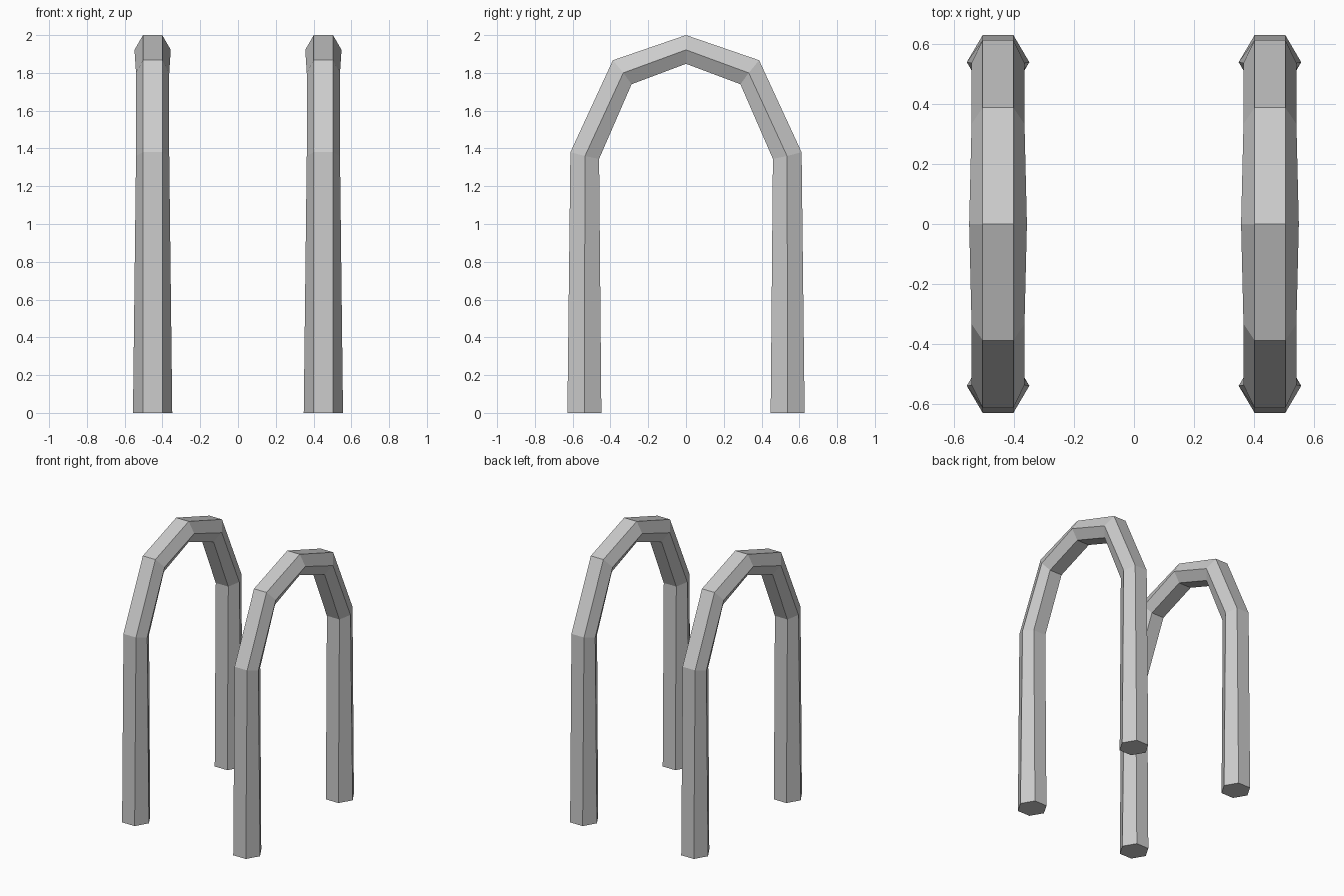
import bpy
import bmesh

if "Cube" in bpy.data.objects:
    bpy.data.objects.remove(bpy.data.objects["Cube"])

# Half-arch stations: outer, middle, inner points as (y, z), then half width of the middle ridge
STATIONS = [
    ((0.628, 0.0), (0.538, 0.0), (0.448, 0.0), 0.104),
    ((0.612, 1.38), (0.535, 1.36), (0.46, 1.345), 0.088),
    ((0.387, 1.867), (0.332, 1.80), (0.288, 1.74), 0.088),
    ((0.0, 2.0), (0.0, 1.922), (0.0, 1.848), 0.096),
]
FLAT = 0.051  # half width of the outer and inner flats


def make_arch(name, x):
    bm = bmesh.new()
    rings = []
    for o, m, i, w in STATIONS:
        hexagon = [(-FLAT, *o), (FLAT, *o), (w, *m), (FLAT, *i), (-FLAT, *i), (-w, *m)]
        rings.append([bm.verts.new(p) for p in hexagon])
    # Tube walls
    for a, b in zip(rings, rings[1:]):
        for k in range(6):
            n = (k + 1) % 6
            bm.faces.new((a[k], a[n], b[n], b[k]))
    # Foot cap
    bm.faces.new(rings[0])
    # Other half of the arch, welded at the crown
    copy = bmesh.ops.duplicate(bm, geom=bm.verts[:] + bm.edges[:] + bm.faces[:])
    for v in copy["geom"]:
        if isinstance(v, bmesh.types.BMVert):
            v.co.y = -v.co.y
    bmesh.ops.remove_doubles(bm, verts=bm.verts[:], dist=0.0005)
    bmesh.ops.recalc_face_normals(bm, faces=bm.faces[:])
    mesh = bpy.data.meshes.new(name)
    bm.to_mesh(mesh)
    bm.free()
    obj = bpy.data.objects.new(name, mesh)
    obj.location.x = x
    bpy.context.collection.objects.link(obj)


# Two matching arches
make_arch("left_arch", -0.452)
make_arch("right_arch", 0.452)
